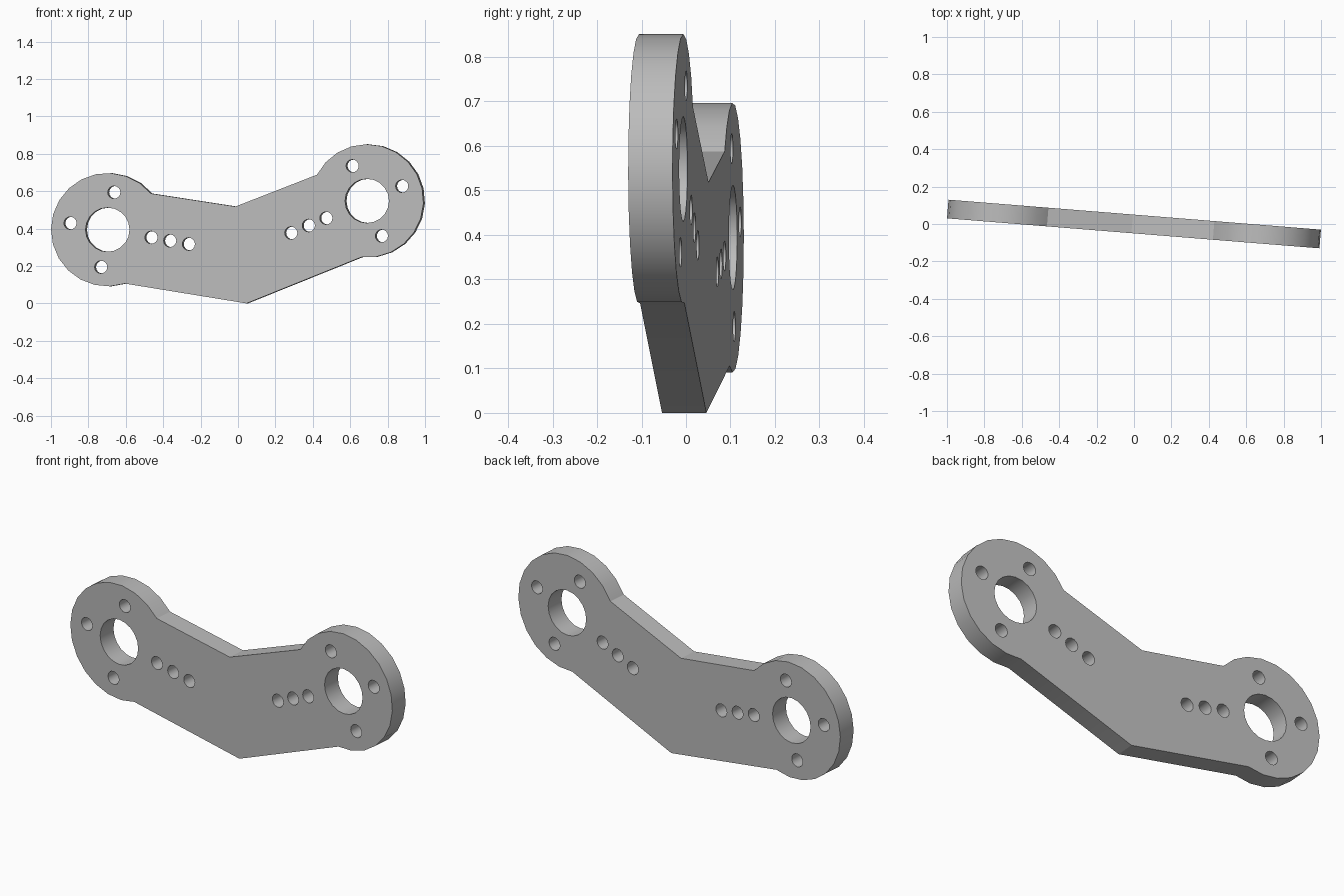
import bpy, bmesh
from math import radians, cos, sin

cube = bpy.data.objects.get("Cube")
if cube:
    bpy.data.objects.remove(cube, do_unlink=True)

THICKNESS = 0.1
LOBE_R, BORE_R, BOLT_R = 0.303, 0.118, 0.034
# Each end: centre, direction of its arm, start and end angle of the rounded edge
ENDS = [((-0.696, 0.394), 170, 39.7, 288),
        ((0.696, 0.548), 22.8, 264, 512.5)]
BOTTOM_CORNER, TOP_CORNER = (0.05, 0), (-0.01, 0.518)


def polar(centre, radius, angle):
    a = radians(angle)
    return (centre[0] + radius * cos(a), centre[1] + radius * sin(a))


def arc(centre, radius, start, end, steps):
    return [polar(centre, radius, start + (end - start) * i / steps)
            for i in range(steps + 1)]


def add_loop(curve, points):
    spline = curve.splines.new("POLY")
    spline.points.add(len(points) - 1)
    for p, (x, y) in zip(spline.points, points):
        p.co = (x, y, 0, 1)
    spline.use_cyclic_u = True


def add_hole(curve, centre, radius, sides):
    add_loop(curve, arc(centre, radius, 0, 360, sides)[:-1])


# Filled profile with holes, extruded to the plate thickness
profile = bpy.data.curves.new("bracket_plate", "CURVE")
profile.dimensions = "2D"
profile.fill_mode = "BOTH"
profile.extrude = THICKNESS / 2

(left, _, l0, l1), (right, _, r0, r1) = ENDS
add_loop(profile, arc(left, LOBE_R, l0, l1, 16) + [BOTTOM_CORNER]
         + arc(right, LOBE_R, r0, r1, 16) + [TOP_CORNER])

for centre, direction, _, _ in ENDS:
    add_hole(profile, centre, BORE_R, 20)
    # Bolt holes around the bore
    for turn in (-90, 0, 90):
        add_hole(profile, polar(centre, 0.203, direction + turn), BOLT_R, 16)
    # Row of holes along the arm
    for distance in (0.238, 0.34, 0.442):
        add_hole(profile, polar(centre, -distance, direction), BOLT_R, 16)

plate = bpy.data.objects.new("bracket_plate", profile)
bpy.context.collection.objects.link(plate)
bpy.ops.object.select_all(action="DESELECT")
plate.select_set(True)
bpy.context.view_layer.objects.active = plate
bpy.ops.object.convert(target="MESH")
plate = bpy.context.view_layer.objects.active

# Weld the caps to the walls
bm = bmesh.new()
bm.from_mesh(plate.data)
bmesh.ops.remove_doubles(bm, verts=bm.verts, dist=0.0005)
bmesh.ops.recalc_face_normals(bm, faces=bm.faces)
bm.to_mesh(plate.data)
bm.free()

# Stand the plate up, turned slightly about the vertical
plate.rotation_euler = (radians(90), 0, radians(-4.6))
bpy.ops.object.shade_smooth_by_angle(angle=radians(25))

grey = bpy.data.materials.new("plain grey")
grey.use_nodes = True
colour = (0.5, 0.5, 0.5, 1)
grey.diffuse_color = colour
grey.node_tree.nodes["Principled BSDF"].inputs["Base Color"].default_value = colour
plate.data.materials.clear()
plate.data.materials.append(grey)
